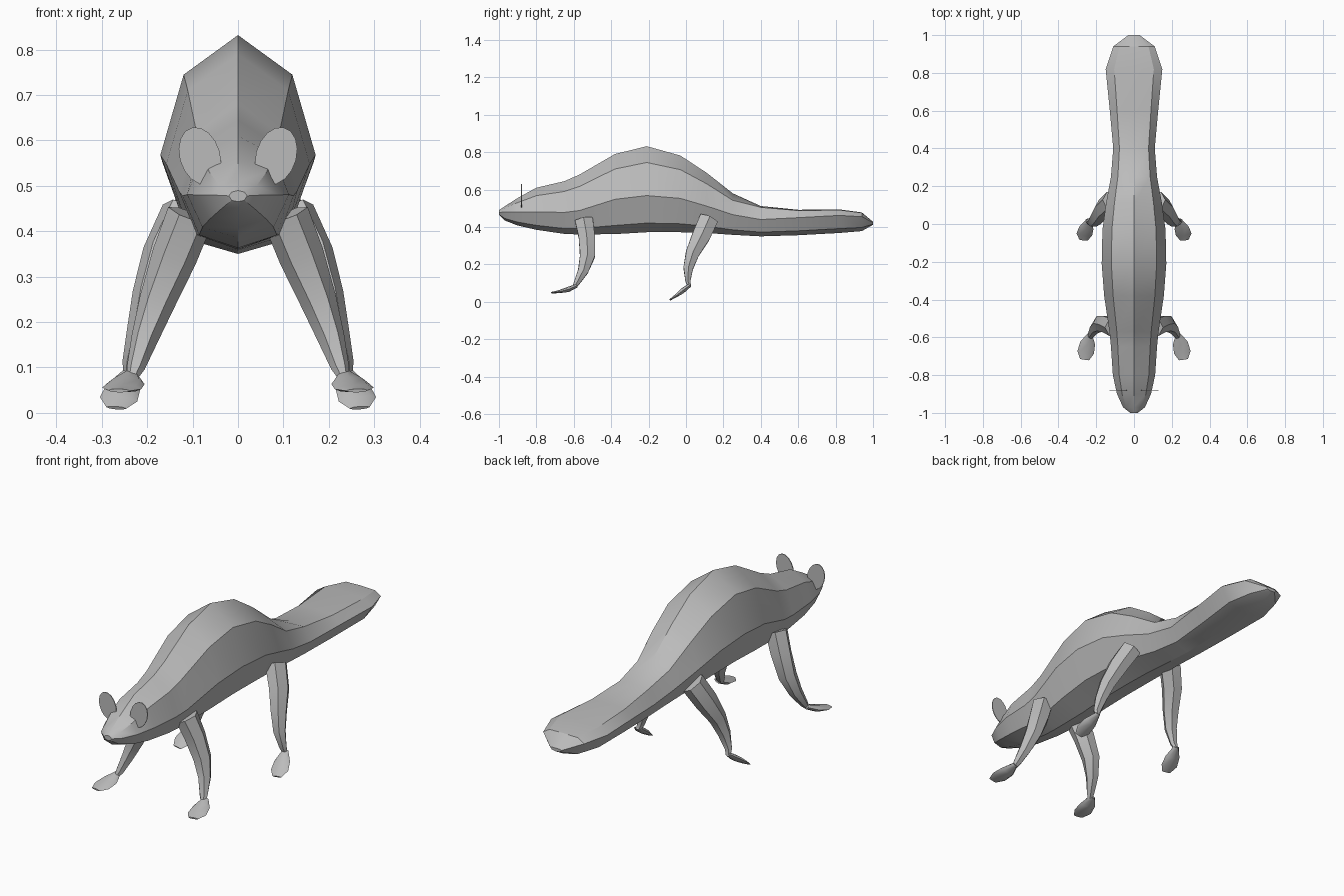
import bpy, bmesh, math
from mathutils import Vector

if "Cube" in bpy.data.objects:
    bpy.data.objects.remove(bpy.data.objects["Cube"])

fur = bpy.data.materials.new("grey fur")
fur.diffuse_color = (0.5, 0.5, 0.5, 1)
fur.use_nodes = True
fur.node_tree.nodes["Principled BSDF"].inputs["Base Color"].default_value = fur.diffuse_color


def finish(name, bm, angle=30):
    bmesh.ops.recalc_face_normals(bm, faces=bm.faces)
    mesh = bpy.data.meshes.new(name)
    bm.to_mesh(mesh)
    bm.free()
    mesh.materials.append(fur)
    obj = bpy.data.objects.new(name, mesh)
    bpy.context.collection.objects.link(obj)
    bpy.ops.object.select_all(action='DESELECT')
    obj.select_set(True)
    bpy.context.view_layer.objects.active = obj
    bpy.ops.object.shade_smooth_by_angle(angle=math.radians(angle))
    return obj


def loft(name, rings, angle=30):
    """Skin a list of equal-sized closed rings and cap both ends."""
    bm = bmesh.new()
    loops = [[bm.verts.new(p) for p in ring] for ring in rings]
    n = len(loops[0])
    for a, b in zip(loops, loops[1:]):
        for i in range(n):
            j = (i + 1) % n
            bm.faces.new((a[i], a[j], b[j], b[i]))
    bm.faces.new(loops[0])
    bm.faces.new(loops[-1])
    return finish(name, bm, angle)


def limb(name, path, side, sides):
    """Tapered tube; path rows are x, y, z, width radius, depth radius."""
    pts = [Vector((side * r[0], r[1], r[2])) for r in path]
    rings = []
    for i, p in enumerate(pts):
        t = (pts[min(i + 1, len(pts) - 1)] - pts[max(i - 1, 0)]).normalized()
        u = Vector((1, 0, 0))
        u = (u - t * u.dot(t)).normalized()
        v = t.cross(u)
        a, b = path[i][3:]
        rings.append([p + u * a * math.cos(k * math.tau / sides)
                      + v * b * math.sin(k * math.tau / sides) for k in range(sides)])
    return loft(name, rings, 40)


# Body and tail: y, half width, top z, side z, bottom z
sections = [
    (-1.00, .020, .490, .478, .465), (-.97, .058, .510, .480, .435),
    (-.90, .090, .555, .480, .408), (-.80, .112, .610, .481, .385),
    (-.65, .122, .645, .478, .363), (-.57, .130, .680, .488, .360),
    (-.38, .158, .790, .548, .362), (-.21, .171, .832, .568, .372),
    (-.03, .167, .782, .553, .372), (.11, .148, .690, .512, .368),
    (.25, .122, .580, .466, .358), (.40, .110, .512, .440, .350),
    (.60, .128, .492, .450, .356), (.82, .150, .494, .462, .368),
    (.94, .110, .478, .455, .378), (1.00, .030, .428, .424, .412),
]
rings = []
for y, w, zt, zs, zb in sections:
    lift = .67 if y < .35 else .9          # tail top is flatter than the back
    half = [(.70 * w, zs + lift * (zt - zs)), (w, zs),
            (.70 * w, zb + .25 * (zs - zb))]
    rings.append([(0, y, zt)] + [(x, y, z) for x, z in half] + [(0, y, zb)]
                 + [(-x, y, z) for x, z in reversed(half)])
loft("body", rings)

front_leg = [(.105, -.545, .435, .052, .055), (.140, -.530, .345, .050, .050),
             (.178, -.527, .245, .040, .046), (.205, -.550, .165, .030, .032),
             (.225, -.585, .100, .020, .018), (.232, -.598, .080, .013, .011)]
rear_leg = [(.120, .120, .440, .050, .058), (.165, .080, .350, .046, .056),
            (.195, .035, .260, .038, .042), (.215, .012, .180, .030, .030),
            (.235, .010, .110, .020, .015), (.240, .018, .085, .013, .011)]
front_foot = [(.235, -.585, .086, .014, .010), (.245, -.630, .066, .040, .014),
              (.256, -.680, .054, .044, .008), (.262, -.718, .049, .024, .004)]
rear_foot = [(.240, .022, .090, .014, .010), (.252, -.020, .058, .038, .014),
             (.263, -.056, .030, .042, .008), (.268, -.085, .011, .022, .004)]

for side, label in ((-1, "left"), (1, "right")):
    limb(label + "_front_leg", front_leg, side, 6)
    limb(label + "_rear_leg", rear_leg, side, 6)
    limb(label + "_front_foot", front_foot, side, 8)
    limb(label + "_rear_foot", rear_foot, side, 8)

    # Ear: thin upright rounded plate leaning outwards
    plates = []
    for y in (-.882, -.878):
        ring = []
        for k in range(16):
            a = k * math.tau / 16
            u, v = .046 * math.cos(a), .066 * math.sin(a)
            ring.append((side * (.084 + u * .95 + v * .25), y, .566 + v * .95 - u * .2))
        plates.append(ring)
    loft(label + "_ear", plates)
